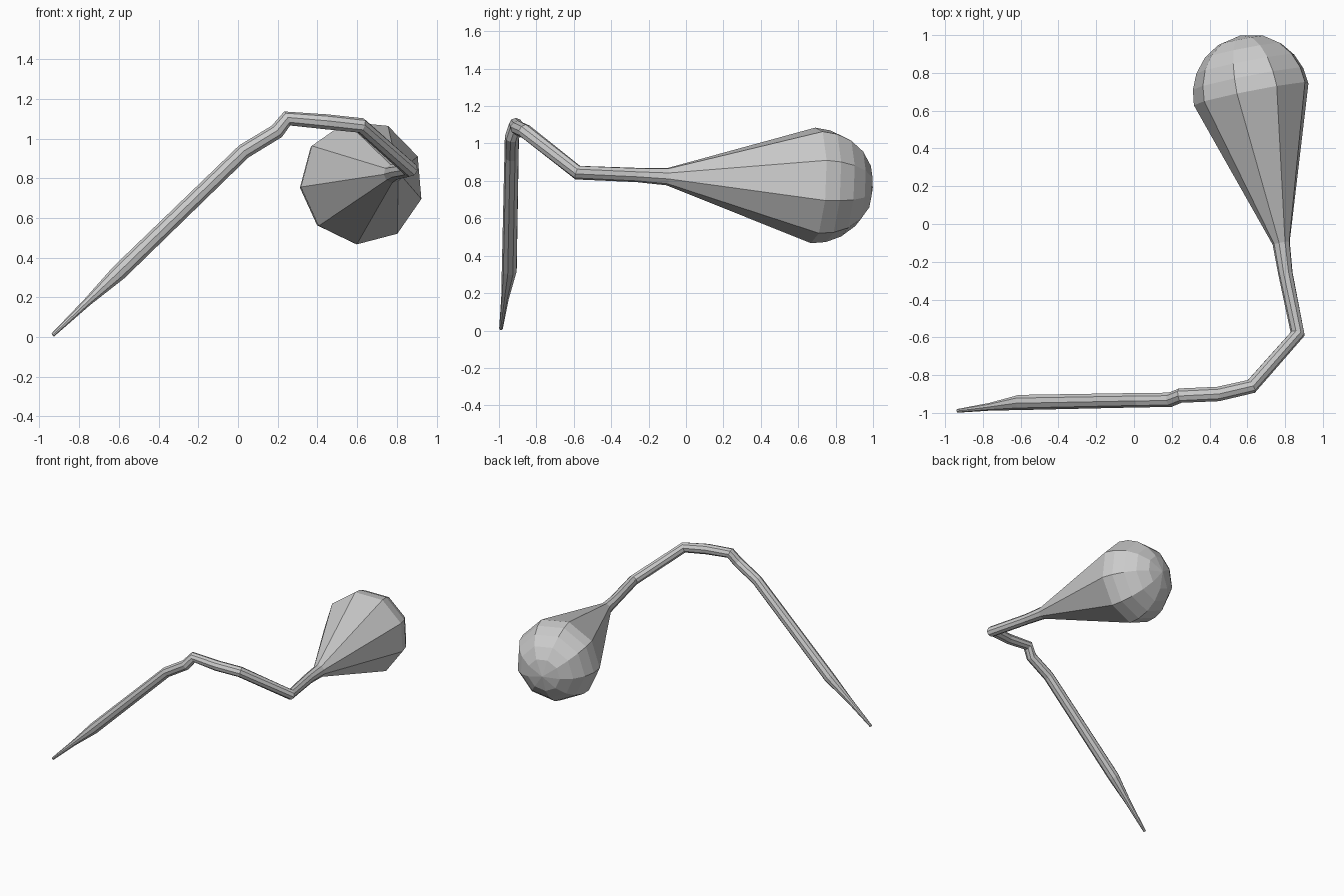
import bpy, bmesh
from math import sin, cos, radians
from mathutils import Vector

if "Cube" in bpy.data.objects:
    bpy.data.objects.remove(bpy.data.objects["Cube"])

SIDES = 9
RIM = Vector((0.625, 0.69, 0.78))     # centre of the widest bulb ring
NECK = Vector((0.78, -0.10, 0.823))   # where the bulb meets the stem
axis = (RIM - NECK).normalized()
R = 0.315

# Stem path from neck to pointed tip: x, y, z, radius
stem = [
    (0.802, -0.26, 0.832, 0.039), (0.867, -0.58, 0.845, 0.039),
    (0.62, -0.86, 1.065, 0.039), (0.445, -0.90, 1.083, 0.039),
    (0.247, -0.908, 1.10, 0.039), (0.195, -0.93, 1.035, 0.039),
    (0.03, -0.932, 0.935, 0.039), (-0.60, -0.944, 0.325, 0.041),
    (-0.76, -0.967, 0.175, 0.021), (-0.933, -0.989, 0.010, 0.010),
]

# Rings as (centre, radius): domed end, rim, neck, then stem
rings = [(RIM + axis * R * sin(radians(a)), R * cos(radians(a)))
         for a in (66, 48, 31, 15, 0)]
fixed = len(rings) + 1                # these rings all follow the bulb axis
rings.append((NECK, 0.047))
rings += [(Vector(p[:3]), p[3]) for p in stem]


def tangent(i):
    if i < fixed:
        return -axis
    before = (rings[i][0] - rings[i - 1][0]).normalized()
    if i == len(rings) - 1:
        return before
    return (before + (rings[i + 1][0] - rings[i][0]).normalized()).normalized()


# Sweep a nine-sided section along the path
bm = bmesh.new()
pole = bm.verts.new(RIM + axis * R)
t = -axis
u = (Vector((1, 0, 0)) - axis * axis.x).normalized()
loops = []
for i, (c, r) in enumerate(rings):
    new_t = tangent(i)
    u = t.rotation_difference(new_t) @ u
    t = new_t
    v = t.cross(u)
    if i == 0 and v.z < 0:
        flip = -1
    elif i == 0:
        flip = 1
    loop = []
    for k in range(SIDES):
        a = radians(25 + k * 360 / SIDES)
        loop.append(bm.verts.new(c + r * (cos(a) * u + flip * sin(a) * v)))
    loops.append(loop)

for k in range(SIDES):
    n = (k + 1) % SIDES
    bm.faces.new((pole, loops[0][k], loops[0][n]))
    for a, b in zip(loops, loops[1:]):
        bm.faces.new((a[k], b[k], b[n], a[n]))
bm.faces.new(loops[-1])               # close the small tip
bmesh.ops.recalc_face_normals(bm, faces=bm.faces)

mesh = bpy.data.meshes.new("bulb_and_stem")
bm.to_mesh(mesh)
bm.free()
obj = bpy.data.objects.new("bulb_and_stem", mesh)
bpy.context.collection.objects.link(obj)
